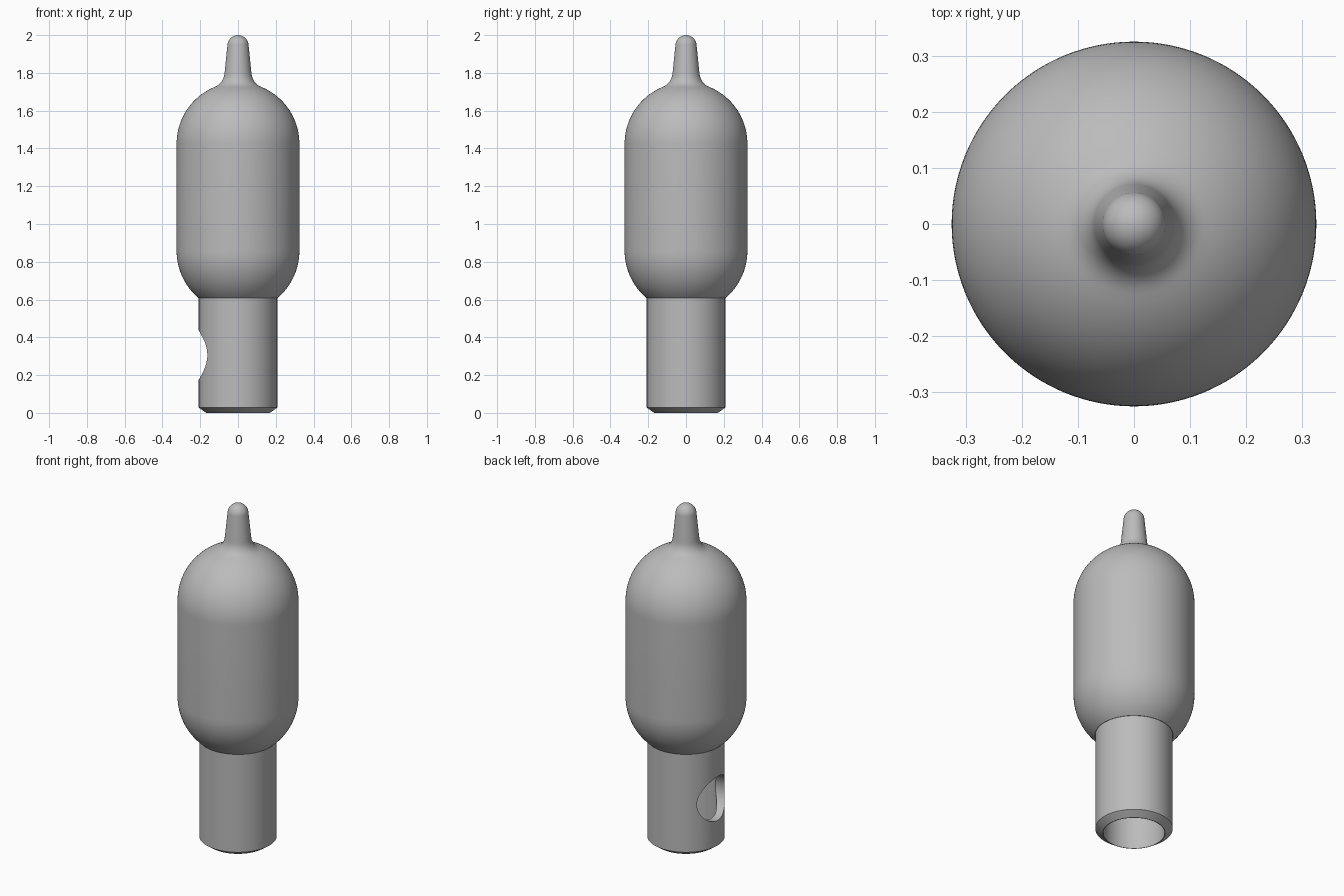
import bpy
import bmesh
from math import sin, cos, radians, pi, sqrt
from mathutils import Matrix

cube = bpy.data.objects.get("Cube")
if cube:
    bpy.data.objects.remove(cube, do_unlink=True)

SEGMENTS = 128

grey = bpy.data.materials.new("plain grey")
grey.use_nodes = True
colour = (0.5, 0.5, 0.5, 1)
grey.diffuse_color = colour
grey.node_tree.nodes["Principled BSDF"].inputs["Base Color"].default_value = colour


def add_object(name, bm):
    mesh = bpy.data.meshes.new(name)
    bm.to_mesh(mesh)
    bm.free()
    obj = bpy.data.objects.new(name, mesh)
    bpy.context.collection.objects.link(obj)
    mesh.materials.append(grey)
    return obj


def lathe(name, profile):
    """Spin (radius, height) points around z into a closed solid."""
    bm = bmesh.new()
    verts = [bm.verts.new((r, 0, z)) for r, z in profile]
    edges = [bm.edges.new(pair) for pair in zip(verts, verts[1:])]
    bmesh.ops.spin(bm, geom=verts + edges, axis=(0, 0, 1), cent=(0, 0, 0),
                   angle=2 * pi, steps=SEGMENTS, use_merge=True)
    bmesh.ops.remove_doubles(bm, verts=bm.verts, dist=1e-5)
    bmesh.ops.recalc_face_normals(bm, faces=bm.faces)
    return add_object(name, bm)


def arc(radius, height, start, end, steps):
    """Points on a circle centred on the axis, angles from the horizontal."""
    angles = [radians(start + (end - start) * i / steps) for i in range(steps + 1)]
    return [(radius * cos(a), height + radius * sin(a)) for a in angles]


def curve(a, b, c, steps):
    """Quadratic curve from a to c, pulled towards b."""
    return [tuple((1 - t) ** 2 * p + 2 * t * (1 - t) * q + t * t * s
                  for p, q, s in zip(a, b, c))
            for t in (i / steps for i in range(steps + 1))]


def smooth(obj):
    bpy.ops.object.select_all(action="DESELECT")
    obj.select_set(True)
    bpy.context.view_layer.objects.active = obj
    bpy.ops.object.shade_smooth_by_angle(angle=radians(30))


# Bulb: capsule with a filleted neck and a tapered, rounded tip
R = 0.325
bulb_profile = [(0, 0.609)]
bulb_profile += arc(R, 0.857, -49.7, 0, 16)
bulb_profile += arc(R, 1.425, 0, 67.4, 24)
bulb_profile += curve(bulb_profile[-1], (0.076, 1.745), (0.071, 1.80), 10)[1:]
bulb_profile += arc(0.056, 1.944, 6, 90, 14)[:-1] + [(0, 2.0)]
bulb = lathe("bulb", bulb_profile)

# Sleeve: hollow tube with a bevelled foot, its top sunk into the bulb
sleeve = lathe("sleeve", [(0, 0.60), (0.165, 0.60), (0.165, 0), (0.168, 0),
                          (0.208, 0.028), (0.208, 0.618), (0, 0.618)])

# Round side hole through one wall of the sleeve
bm = bmesh.new()
bmesh.ops.create_cone(bm, cap_ends=True, segments=96, radius1=0.13, radius2=0.13,
                      depth=0.4, matrix=Matrix.Translation((-0.2, 0, 0.306))
                      @ Matrix.Rotation(pi / 2, 4, "Y"))
cutter = add_object("hole_cutter", bm)
cutter.hide_render = True
cut = sleeve.modifiers.new("side hole", "BOOLEAN")
cut.operation = "DIFFERENCE"
cut.solver = "EXACT"
cut.object = cutter
bpy.context.view_layer.objects.active = sleeve
bpy.ops.object.modifier_apply(modifier=cut.name)
bpy.data.objects.remove(cutter, do_unlink=True)

for part in (bulb, sleeve):
    smooth(part)
